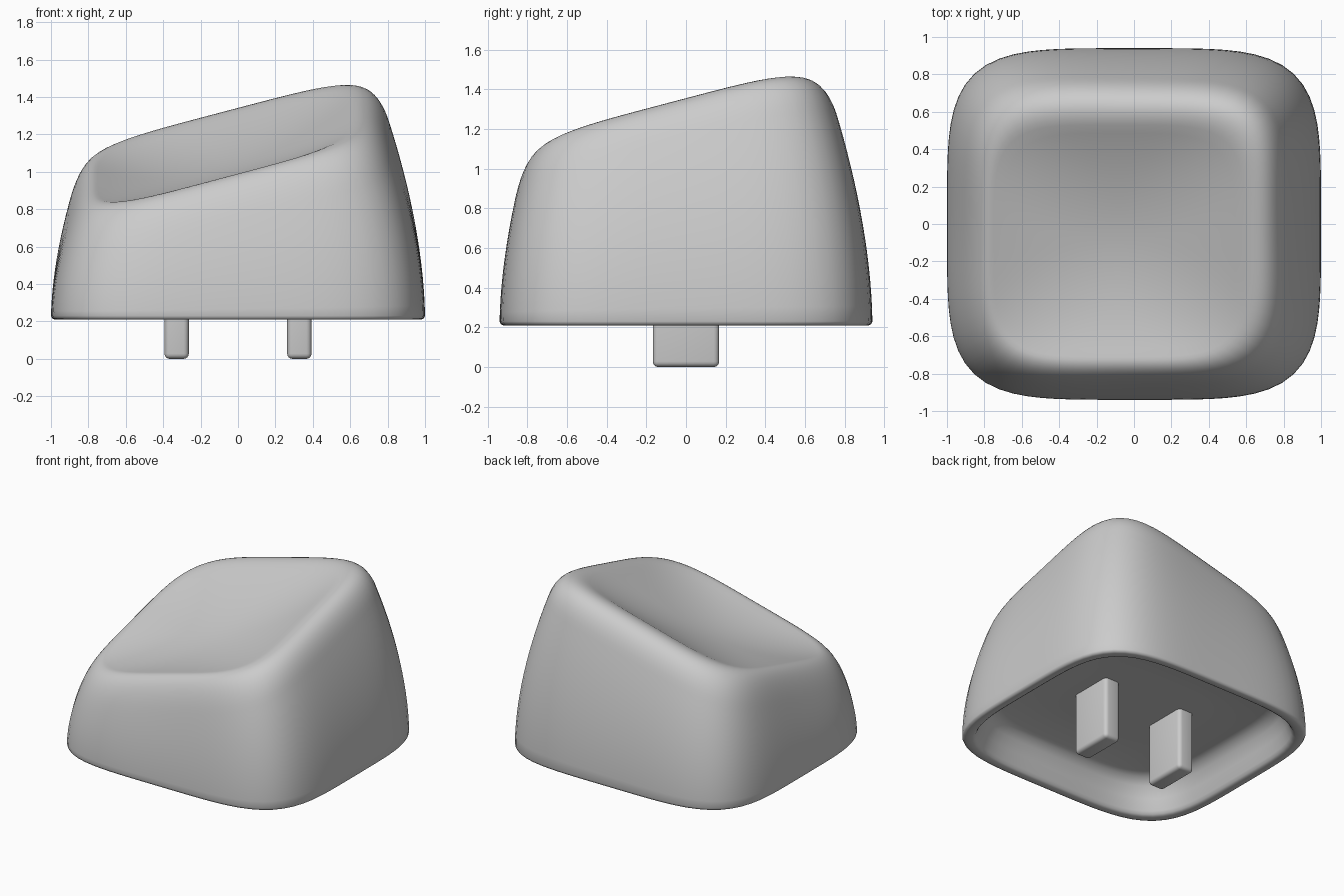
import bpy, bmesh, math
from mathutils import Vector

if "Cube" in bpy.data.objects:
    bpy.data.objects.remove(bpy.data.objects["Cube"])

SEGMENTS = 96
BASE = 0.21
CEILING = 0.46

grey = bpy.data.materials.new("plain grey")
grey.use_nodes = True
colour = (0.6, 0.6, 0.6, 1)
grey.diffuse_color = colour
grey.node_tree.nodes["Principled BSDF"].inputs["Base Color"].default_value = colour


def finish(name, bm):
    """Turn a bmesh into a smooth shaded object."""
    bmesh.ops.recalc_face_normals(bm, faces=bm.faces)
    mesh = bpy.data.meshes.new(name)
    bm.to_mesh(mesh)
    bm.free()
    mesh.materials.append(grey)
    obj = bpy.data.objects.new(name, mesh)
    bpy.context.collection.objects.link(obj)
    bpy.ops.object.select_all(action="DESELECT")
    obj.select_set(True)
    bpy.context.view_layer.objects.active = obj
    bpy.ops.object.shade_smooth_by_angle(angle=math.radians(50))
    return obj


def outline(angle, power=4.4):
    """Unit rounded square; a power of two gives a circle."""
    c, s = abs(math.cos(angle)), abs(math.sin(angle))
    r = (c ** power + s ** power) ** (-1 / power)
    return math.cos(angle) * r, math.sin(angle) * r


def on_top(x, y):
    """Point on the tilted top plane."""
    return Vector((x, y, 1.177 + 0.265 * (x + y)))


def section(angle):
    """Radial profile from the underside ceiling, over the wall, into the dish."""
    x, y = outline(angle)
    pts = [Vector((x * s, y * 0.94 * s, z)) for s, z in (
        (0.4, CEILING), (0.77, CEILING), (0.82, 0.445), (0.86, 0.4), (0.89, 0.32),
        (0.915, 0.24), (0.925, 0.22), (0.94, BASE), (0.98, BASE), (0.994, 0.216))]

    # bulging wall from the foot to the edge of the tilted top
    foot = Vector((x, y * 0.94, BASE))
    corner = on_top(-0.05 + 0.8 * x, -0.055 + 0.765 * y)
    height = corner.z - BASE
    first, last = 0.02 / height, 1 - 0.21 / height
    for i in range(15):
        t = first + (last - first) * i / 14
        p = foot.lerp(corner, t ** 1.83)
        p.z = BASE + height * t
        pts.append(p)

    # rounded rim
    start = pts[-1]
    inner = on_top(-0.08 + 0.67 * x, -0.09 + 0.62 * y)
    peak = corner + Vector((0, 0, 0.045))
    for i in range(1, 13):
        t = i / 12
        pts.append(start * (1 - t) ** 2 + peak * 2 * t * (1 - t) + inner * t * t)

    # shallow dish, rounder towards its middle
    for i in range(1, 14):
        u = 1 - i / 14
        dx, dy = outline(angle, 2 + 2.4 * u * u)
        p = on_top(-0.08 + 0.67 * dx * u, -0.09 + 0.62 * dy * u)
        p.z -= 0.115 * (1 - u * u)
        pts.append(p)
    return pts


# hollow cap
bm = bmesh.new()
columns = [[bm.verts.new(p) for p in section(math.tau * i / SEGMENTS)]
           for i in range(SEGMENTS)]
ceiling_centre = bm.verts.new((0, 0, CEILING))
dish_centre = bm.verts.new(on_top(-0.08, -0.09) - Vector((0, 0, 0.115)))
for i, a in enumerate(columns):
    b = columns[(i + 1) % SEGMENTS]
    for j in range(len(a) - 1):
        bm.faces.new((a[j], b[j], b[j + 1], a[j + 1]))
    bm.faces.new((a[0], ceiling_centre, b[0]))
    bm.faces.new((a[-1], b[-1], dish_centre))
finish("cap", bm)

# mounting prongs
for name, x in (("right_prong", -0.328), ("left_prong", 0.328)):
    bm = bmesh.new()
    bmesh.ops.create_cube(bm, size=1)
    height = CEILING + 0.03
    for v in bm.verts:
        v.co = (x + v.co.x * 0.13, v.co.y * 0.335, (v.co.z + 0.5) * height)
    bmesh.ops.bevel(bm, geom=bm.edges[:], offset=0.028, segments=4,
                    profile=0.5, affect="EDGES")
    finish(name, bm)
